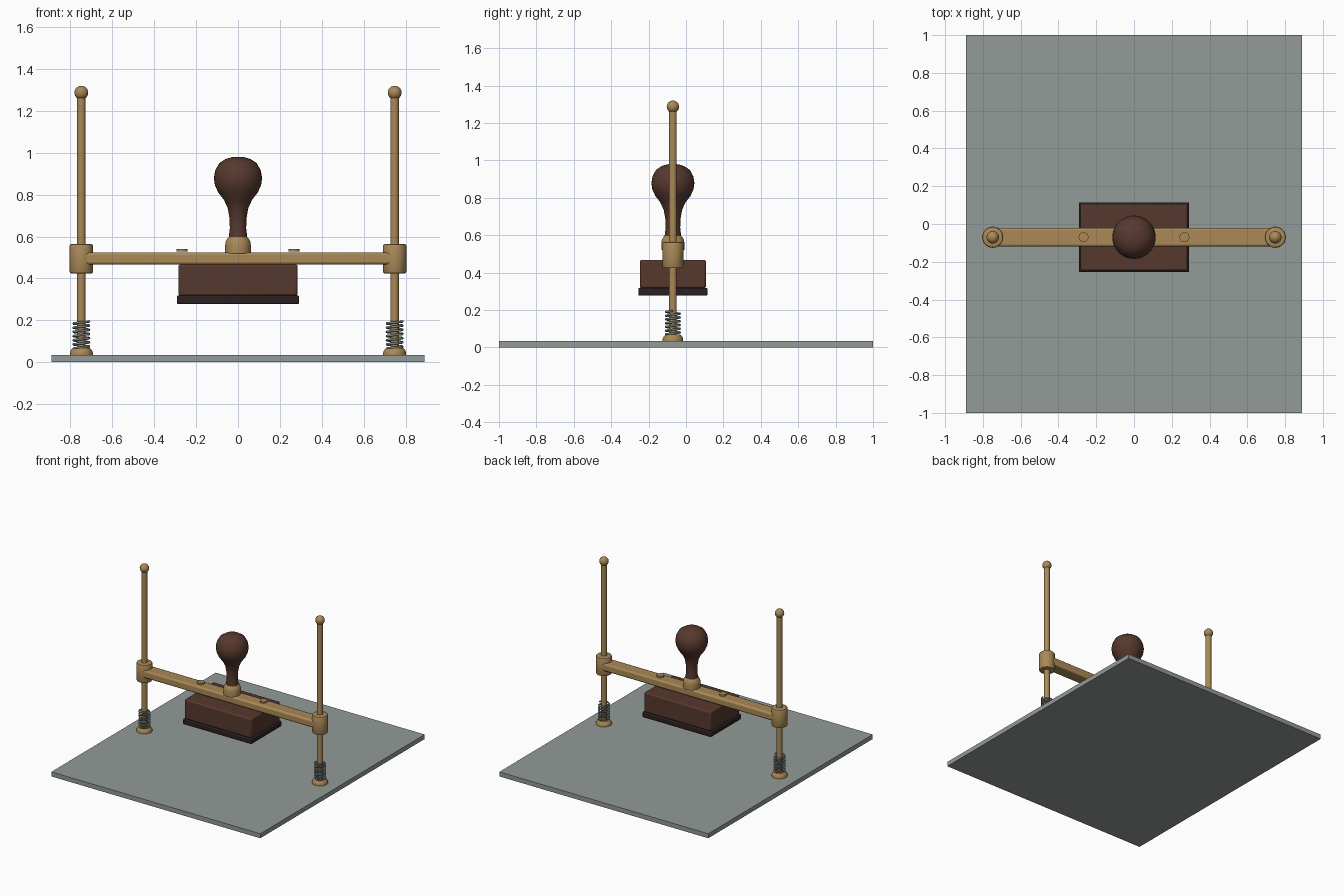
import bpy, math

if "Cube" in bpy.data.objects:
    bpy.data.objects.remove(bpy.data.objects["Cube"])

YC = -0.07      # stamp axis in y
POST_X = 0.748  # guide rod offset


def material(name, rgb):
    m = bpy.data.materials.new(name)
    m.diffuse_color = (*rgb, 1)
    m.use_nodes = True
    m.node_tree.nodes["Principled BSDF"].inputs["Base Color"].default_value = m.diffuse_color
    return m


BRASS = material("brass", (0.40, 0.25, 0.095))
WOOD = material("dark wood", (0.095, 0.040, 0.026))
RUBBER = material("black rubber", (0.024, 0.015, 0.015))
PLATE = material("grey plate", (0.29, 0.325, 0.31))
STEEL = material("spring steel", (0.20, 0.23, 0.24))


def finish(ob, name, mat, angle=35):
    ob.name = name
    ob.data.materials.append(mat)
    bpy.ops.object.select_all(action='DESELECT')
    ob.select_set(True)
    bpy.context.view_layer.objects.active = ob
    bpy.ops.object.shade_smooth_by_angle(angle=math.radians(angle))
    return ob


def box(name, hx, hy, z0, z1, mat, y=YC, bevel=0.0, segments=2):
    bpy.ops.mesh.primitive_cube_add(size=1)
    ob = bpy.context.object
    for v in ob.data.vertices:
        v.co = (v.co.x * 2 * hx, v.co.y * 2 * hy + y,
                z0 + (v.co.z + 0.5) * (z1 - z0))
    if bevel:
        b = ob.modifiers.new("bevel", 'BEVEL')
        b.width, b.segments = bevel, segments
    return finish(ob, name, mat)


def lathe(name, profile, mat, x=0.0, sides=32):
    """Spin (radius, z) points round a vertical axis; radius 0 makes a pole."""
    verts, rings, faces = [], [], []
    for r, z in profile:
        n = 1 if r == 0 else sides
        rings.append(list(range(len(verts), len(verts) + n)))
        for i in range(n):
            a = 2 * math.pi * i / sides
            verts.append((x + r * math.cos(a), YC + r * math.sin(a), z))
    for a, b in zip(rings, rings[1:]):
        for i in range(sides):
            j = (i + 1) % sides
            if len(a) == 1:
                faces.append((a[0], b[j], b[i]))
            elif len(b) == 1:
                faces.append((a[i], a[j], b[0]))
            else:
                faces.append((a[i], a[j], b[j], b[i]))
    if len(rings[0]) > 1:
        faces.append(rings[0][::-1])
    if len(rings[-1]) > 1:
        faces.append(rings[-1])
    me = bpy.data.meshes.new(name)
    me.from_pydata(verts, [], faces)
    ob = bpy.data.objects.new(name, me)
    bpy.context.collection.objects.link(ob)
    return finish(ob, name, mat)


def spring(name, x, z0, z1, radius, wire, turns, per_turn=24, sides=6):
    """Helical wire swept as a tube."""
    n = turns * per_turn
    verts, faces = [], []
    for i in range(n + 1):
        a = 2 * math.pi * i / per_turn
        zc = z0 + (z1 - z0) * i / n
        for k in range(sides):
            t = 2 * math.pi * k / sides
            r = radius + wire * math.cos(t)
            verts.append((x + r * math.cos(a), YC + r * math.sin(a),
                          zc + wire * math.sin(t)))
    for i in range(n):
        for k in range(sides):
            l = (k + 1) % sides
            p, q = i * sides, (i + 1) * sides
            faces.append((p + k, q + k, q + l, p + l))
    faces.append(tuple(range(sides)))
    faces.append(tuple(range(n * sides, (n + 1) * sides))[::-1])
    me = bpy.data.meshes.new(name)
    me.from_pydata(verts, [], faces)
    ob = bpy.data.objects.new(name, me)
    bpy.context.collection.objects.link(ob)
    return finish(ob, name, STEEL, 80)


# Base plate
box("base_plate", 0.89, 1.0, 0.0, 0.035, PLATE, y=0)

# Stamp head: rubber pad, wooden block, brass cross beam
box("rubber_pad", 0.292, 0.185, 0.277, 0.319, RUBBER, bevel=0.007)
box("stamp_block", 0.284, 0.177, 0.317, 0.468, WOOD, bevel=0.01)
box("cross_beam", POST_X, 0.05, 0.466, 0.524, BRASS, bevel=0.012)

# Handle and ferrule
lathe("ferrule", [(0.062, 0.52), (0.062, 0.555), (0.059, 0.575),
                  (0.051, 0.590), (0.045, 0.597)], BRASS)
lathe("handle", [(0.045, 0.59), (0.039, 0.64), (0.041, 0.69), (0.049, 0.735),
                 (0.067, 0.775), (0.094, 0.81), (0.110, 0.845),
                 (0.115, 0.88), (0.109, 0.915), (0.090, 0.950),
                 (0.060, 0.970), (0.030, 0.979), (0, 0.981)], WOOD)

for side, s in (("left", -1), ("right", 1)):
    x = s * POST_X
    # Screw cap hovering over the beam
    lathe(side + "_screw_cap", [(0.026, 0.529), (0.026, 0.541)], BRASS,
          s * 0.267, 24)
    # Guide rod with ball finial
    lathe(side + "_guide_rod", [(0.0205, 0.03), (0.0205, 1.28)], BRASS, x, 24)
    ball = [(0.033 * math.sin(math.pi * i / 12),
             1.287 - 0.033 * math.cos(math.pi * i / 12)) for i in range(1, 12)]
    lathe(side + "_finial", [(0, 1.254)] + ball + [(0, 1.32)], BRASS, x, 24)
    # Sliding collar
    lathe(side + "_collar", [(0.048, 0.424), (0.053, 0.426), (0.056, 0.432),
                             (0.056, 0.556), (0.053, 0.562), (0.048, 0.564)],
          BRASS, x)
    # Foot flange
    lathe(side + "_foot", [(0.055, 0.033), (0.055, 0.045), (0.050, 0.058),
                           (0.040, 0.068)], BRASS, x)
    # Return spring
    spring(side + "_spring", x, 0.055, 0.195, 0.037, 0.006, 7)
